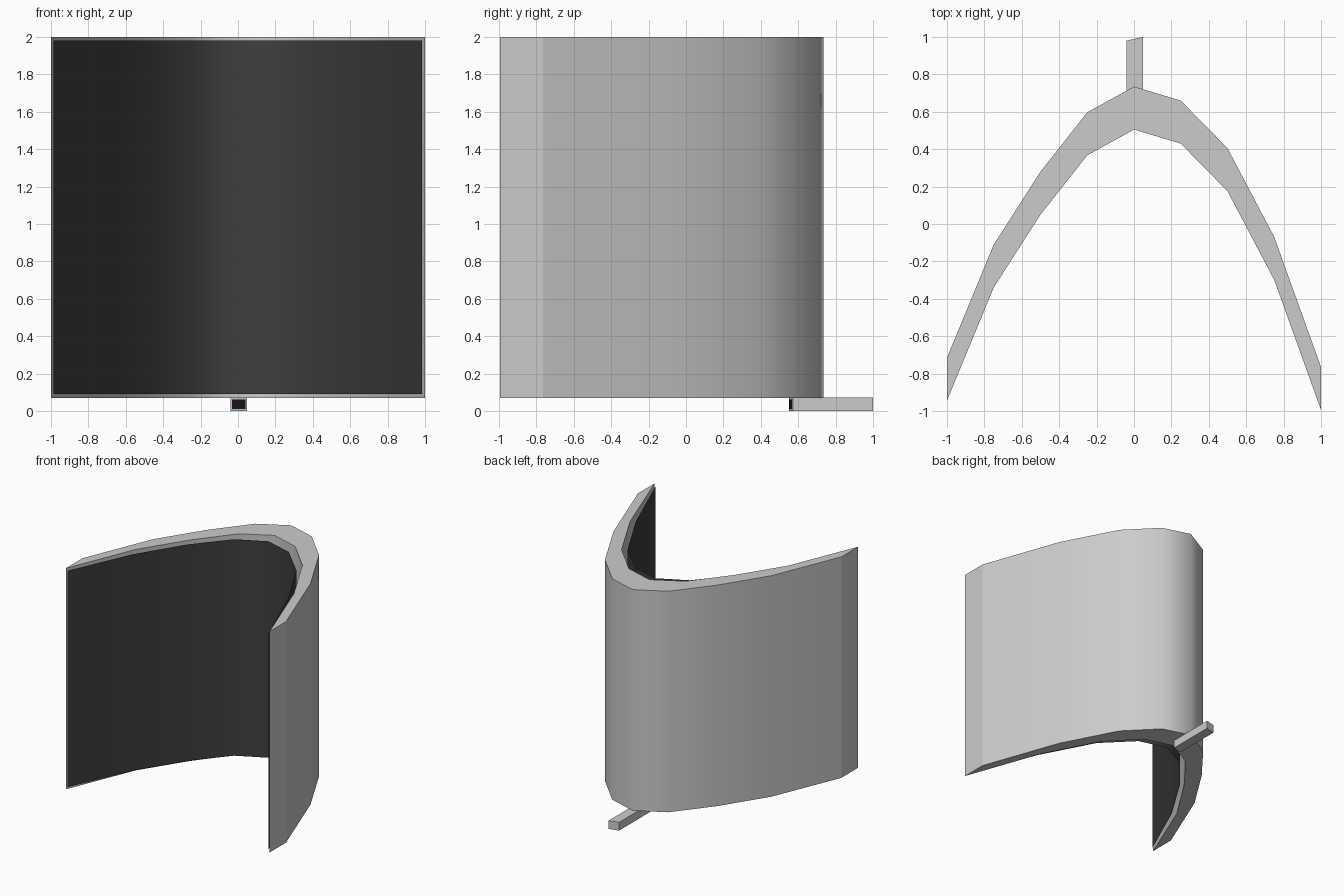
import bpy, bmesh

if "Cube" in bpy.data.objects:
    bpy.data.objects.remove(bpy.data.objects["Cube"])

# Bowed outline sampled at even x steps
XS = [-1, -0.75, -0.5, -0.25, 0, 0.25, 0.5, 0.75, 1]
OUTER = [-0.715, -0.11, 0.28, 0.597, 0.735, 0.66, 0.405, -0.07, -0.765]
GAP = [0.0, 0.05, 0.045, 0.07, 0.083, 0.08, 0.073, 0.065, 0.0]
DEPTH = 0.23


def material(name, rgb):
    mat = bpy.data.materials.new(name)
    mat.diffuse_color = (*rgb, 1)
    mat.use_nodes = True
    mat.node_tree.nodes["Principled BSDF"].inputs["Base Color"].default_value = mat.diffuse_color
    return mat


def prism(name, outline, z0, z1, smooth=False):
    """Extrude a counter-clockwise outline upward; steep x-facing ends stay flat."""
    bm = bmesh.new()
    low = [bm.verts.new((x, y, z0)) for x, y in outline]
    high = [bm.verts.new((x, y, z1)) for x, y in outline]
    n = len(outline)
    bm.faces.new(low[::-1])
    bm.faces.new(high)
    for i in range(n):
        j = (i + 1) % n
        f = bm.faces.new((low[i], low[j], high[j], high[i]))
        f.smooth = smooth and outline[i][0] != outline[j][0]
    return finish(name, bm)


def strip(name, path, z0, z1, mat):
    """Single-sided upright sheet along a path, facing the front."""
    bm = bmesh.new()
    low = [bm.verts.new((x, y, z0)) for x, y in path]
    high = [bm.verts.new((x, y, z1)) for x, y in path]
    for i in range(len(path) - 1):
        bm.faces.new((low[i], low[i + 1], high[i + 1], high[i])).smooth = True
    ob = finish(name, bm)
    ob.data.materials.append(mat)
    return ob


def finish(name, bm):
    me = bpy.data.meshes.new(name)
    bm.to_mesh(me)
    bm.free()
    ob = bpy.data.objects.new(name, me)
    bpy.context.collection.objects.link(ob)
    return ob


# Curved thick shell
inner = [(x, y - DEPTH) for x, y in zip(XS, OUTER)]
outer = list(zip(XS, OUTER))
prism("curved_shell", inner + outer[::-1], 0.07, 2.0, smooth=True)

# Dark screen standing just in front of the inner wall
screen = [(x * 0.985, y - DEPTH - g) for x, y, g in zip(XS, OUTER, GAP)]
screen[0] = (-0.987, -0.94)
screen[-1] = (0.985, -0.985)
strip("screen_panel", screen, 0.09, 1.98, material("dark_screen", (0.05, 0.05, 0.05)))

# Slightly skewed bar under the shell
prism("bar_housing", [(-0.04, 0.552), (0.047, 0.572), (0.047, 1.0), (-0.04, 0.98)], 0.0, 0.072)

# Dark window on the front of the bar
strip("bar_window", [(-0.032, 0.5515), (0.039, 0.5675)], 0.01, 0.063,
      material("dark_window", (0.012, 0.005, 0.008)))
